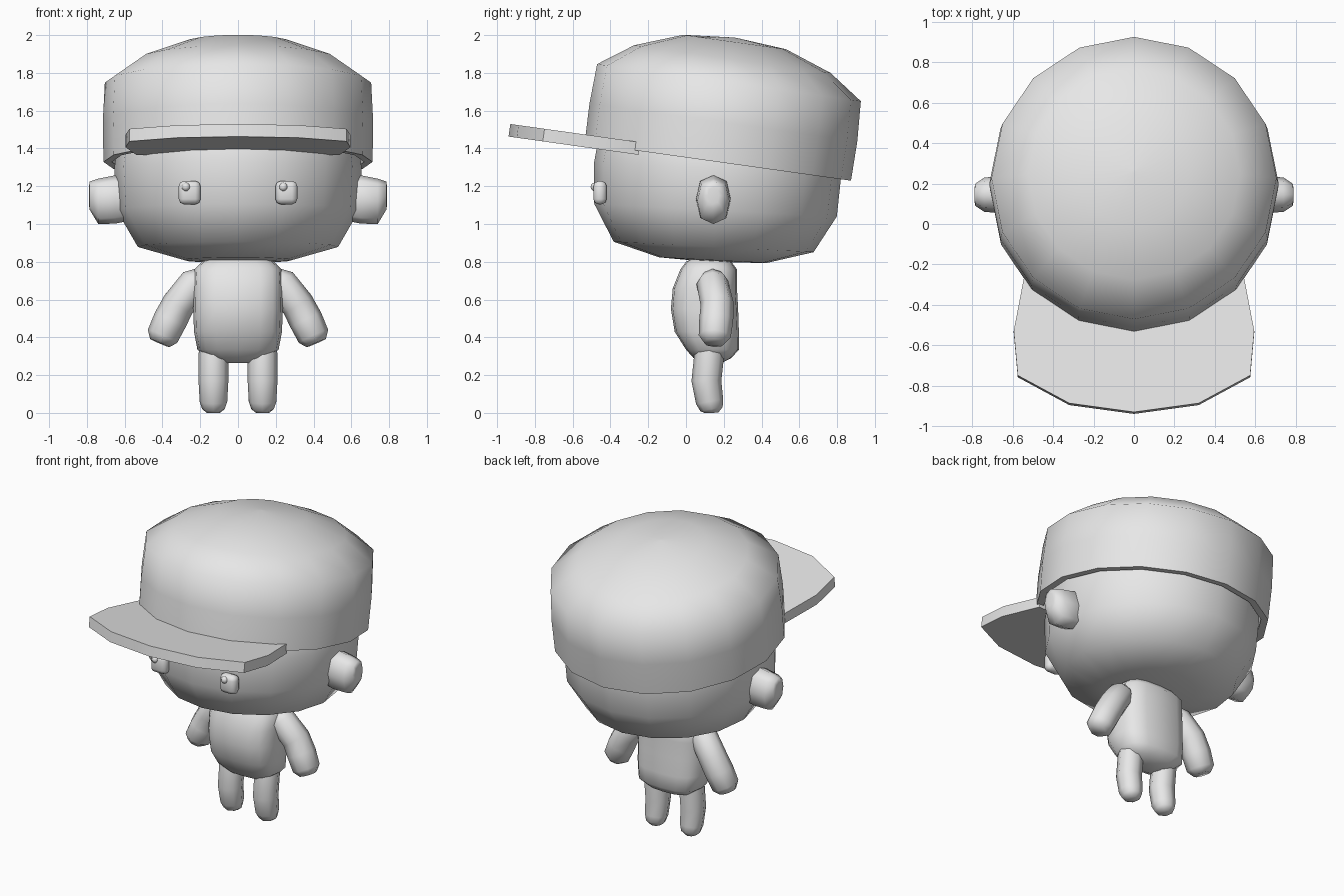
import bpy, bmesh, math
from mathutils import Matrix, Vector

cube = bpy.data.objects.get("Cube")
if cube:
    bpy.data.objects.remove(cube, do_unlink=True)

GREY = (0.8, 0.8, 0.8, 1)
mat = bpy.data.materials.new("plain_grey")
mat.use_nodes = True
mat.diffuse_color = GREY
mat.node_tree.nodes["Principled BSDF"].inputs["Base Color"].default_value = GREY


def finish(name, bm, matrix=None, sharp=65):
    """Turn a bmesh into a named, smooth shaded object."""
    if matrix:
        bm.transform(matrix)
    bmesh.ops.recalc_face_normals(bm, faces=bm.faces)
    mesh = bpy.data.meshes.new(name)
    bm.to_mesh(mesh)
    bm.free()
    mesh.materials.append(mat)
    for poly in mesh.polygons:
        poly.use_smooth = True
    mesh.set_sharp_from_angle(angle=math.radians(sharp))
    obj = bpy.data.objects.new(name, mesh)
    bpy.context.collection.objects.link(obj)
    return obj


def loft(rings):
    """Skin a list of equal rings and close both ends."""
    bm = bmesh.new()
    rows = [[bm.verts.new(p) for p in ring] for ring in rings]
    n = len(rows[0])
    for a, b in zip(rows, rows[1:]):
        for i in range(n):
            j = (i + 1) % n
            bm.faces.new((a[i], a[j], b[j], b[i]))
    bm.faces.new(rows[0])
    bm.faces.new(rows[-1])
    return bm


def oval(centre, a, b, n, u=Vector((1, 0, 0)), v=Vector((0, 1, 0)), power=1.0):
    """Ring of points; a power under 1 squares it off."""
    ring = []
    for i in range(n):
        t = math.tau * i / n
        c, s = math.cos(t), math.sin(t)
        c = math.copysign(abs(c) ** power, c) if abs(c) > 1e-6 else 0
        s = math.copysign(abs(s) ** power, s) if abs(s) > 1e-6 else 0
        ring.append(Vector(centre) + u * a * c + v * b * s)
    return ring


def tube(path, side, n=8):
    """Limb along (x, y, z, radius) points, mirrored by side."""
    pts = [Vector((side * x, y, z)) for x, y, z, r in path]
    rings = []
    for i, p in enumerate(pts):
        d = (pts[min(i + 1, len(pts) - 1)] - pts[max(i - 1, 0)]).normalized()
        u = Vector((0, 1, 0)).cross(d).normalized()
        rings.append(oval(p, path[i][3], path[i][3], n, u, d.cross(u)))
    return loft(rings)


# Head: sixteen sided rounded drum, tipped slightly back
head_profile = [(0.03, 0.805), (0.285, 0.815), (0.53, 0.885), (0.643, 1.08),
                (0.655, 1.3), (0.63, 1.5), (0.5, 1.62)]
finish("head", loft([oval((0, 0.1, z), r, r, 16) for r, z in head_profile]),
       Matrix.Rotation(math.radians(-3), 4, "X"))

# Cap crown: dome, wall and turned-in hem
cap_tilt = Matrix.Rotation(math.radians(-8), 4, "X")
cap_profile = [(0.01, 2.003), (0.275, 1.98), (0.525, 1.889), (0.705, 1.763),
               (0.716, 1.55), (0.712, 1.339), (0.668, 1.339), (0.66, 1.65)]
finish("cap_crown", loft([oval((0, -0.018, z), r, r, 16) for r, z in cap_profile]),
       cap_tilt)

# Cap brim: flat plate that shares the cap's tilt
half = [(0, -1.134), (0.32, -1.09), (0.575, -0.951), (0.595, -0.729), (0.54, -0.44)]
outline = half + [(-x, y) for x, y in reversed(half[1:])]
finish("cap_brim", loft([[(x, y, z) for x, y in outline] for z in (1.385, 1.318)]),
       cap_tilt, 40)

# Torso: squared oval sections as (z, half width, centre y, half depth)
torso = [(0.265, 0.07, 0.14, 0.05), (0.29, 0.155, 0.14, 0.10), (0.335, 0.215, 0.14, 0.14),
         (0.43, 0.233, 0.11, 0.17), (0.55, 0.237, 0.098, 0.178), (0.66, 0.236, 0.1, 0.17),
         (0.76, 0.23, 0.12, 0.15), (0.80, 0.19, 0.12, 0.12), (0.82, 0.13, 0.12, 0.08)]
finish("torso", loft([oval((0, y, z), a, b, 16, power=0.7) for z, a, y, b in torso]))

arm = [(0.18, 0.14, 0.735, 0.045), (0.225, 0.14, 0.69, 0.085), (0.315, 0.165, 0.575, 0.088),
       (0.36, 0.16, 0.49, 0.09), (0.4, 0.152, 0.405, 0.085), (0.415, 0.15, 0.37, 0.055)]
leg = [(0.13, 0.125, 0.38, 0.07), (0.13, 0.123, 0.31, 0.079), (0.13, 0.108, 0.17, 0.079),
       (0.13, 0.125, 0.06, 0.073), (0.13, 0.135, 0.02, 0.06), (0.13, 0.136, 0.0, 0.035)]
# Ear sections as (x, centre z, half depth, half height)
ear = [(0.56, 1.13, 0.07, 0.11), (0.65, 1.13, 0.092, 0.128), (0.74, 1.12, 0.085, 0.12),
       (0.785, 1.15, 0.055, 0.075), (0.79, 1.15, 0.03, 0.045)]

for side, word in ((1, "left"), (-1, "right")):
    finish(word + "_arm", tube(arm, side))
    finish(word + "_leg", tube(leg, side))
    finish(word + "_ear", loft([oval((side * x, 0.145, z), a, b, 8, Vector((0, 1, 0)),
                                     Vector((0, 0, 1)), 0.8) for x, z, a, b in ear]))
    # Eye: small rounded block
    bm = bmesh.new()
    bmesh.ops.create_cube(bm, size=1)
    bm.transform(Matrix.Diagonal((0.116, 0.07, 0.124, 1)))
    bmesh.ops.bevel(bm, geom=bm.edges[:], offset=0.028, segments=2, profile=0.5,
                    affect="EDGES")
    finish(word + "_eye", bm, Matrix.Translation((side * 0.256, -0.455, 1.166)))
    # Highlight: bead on the same side of both eyes
    bm = bmesh.new()
    bmesh.ops.create_uvsphere(bm, u_segments=10, v_segments=6, radius=0.023)
    finish(word + "_eye_highlight", bm,
           Matrix.Translation((side * 0.258 - 0.018, -0.482, 1.196)))
